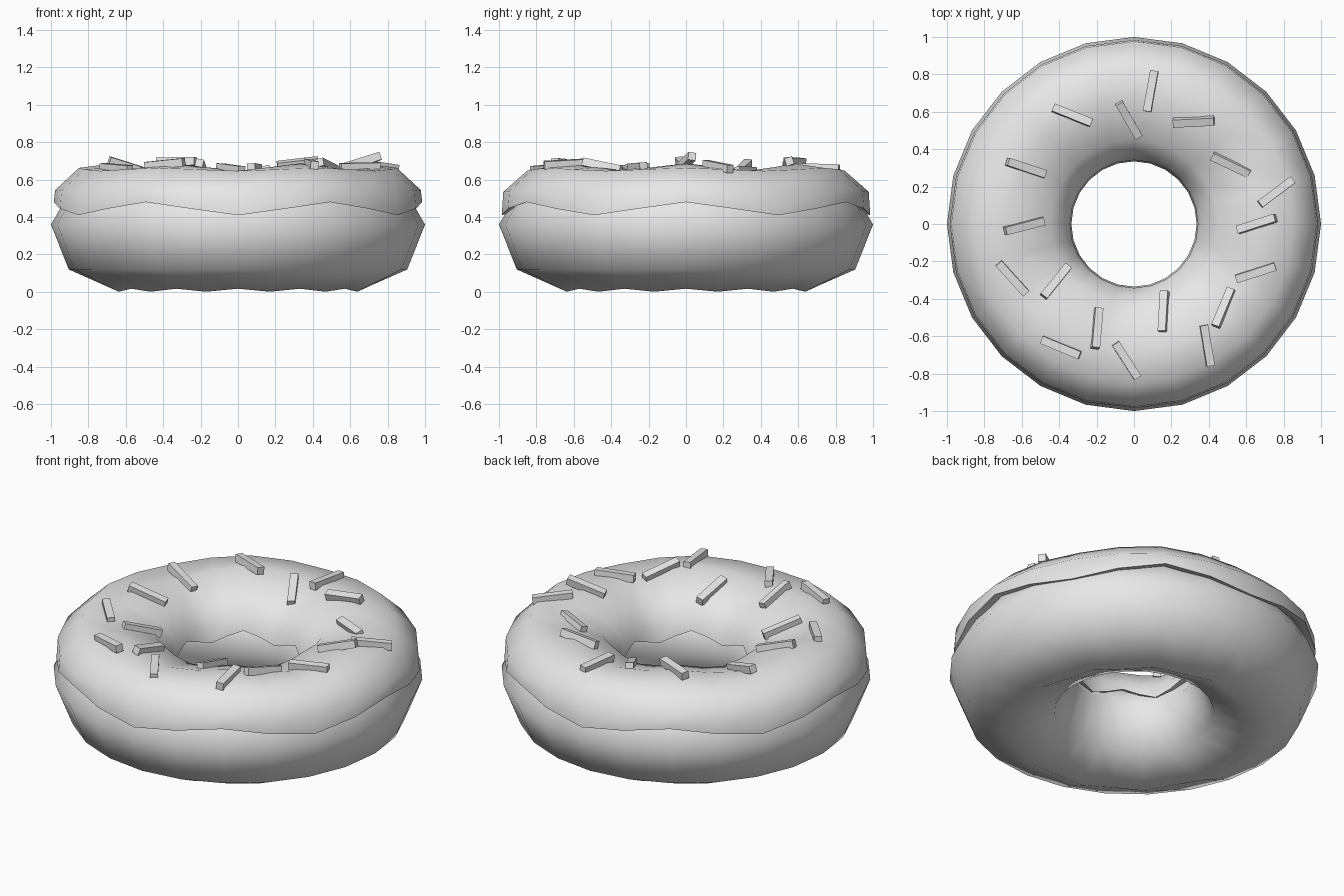
import bpy
import bmesh
from math import sin, cos, pi, radians
from mathutils import Vector, Matrix
from mathutils.bvhtree import BVHTree

old = bpy.data.objects.get("Cube")
if old:
    bpy.data.objects.remove(old, do_unlink=True)

SEGMENTS = 24

grey = bpy.data.materials.new("plain grey")
grey.use_nodes = True
grey.diffuse_color = (0.8, 0.8, 0.8, 1)
grey.node_tree.nodes["Principled BSDF"].inputs["Base Color"].default_value = (0.8, 0.8, 0.8, 1)


def add_object(name, bm, smooth):
    """Turn a bmesh into a linked, shaded object."""
    bmesh.ops.recalc_face_normals(bm, faces=bm.faces)
    mesh = bpy.data.meshes.new(name)
    bm.to_mesh(mesh)
    mesh.materials.append(grey)
    for face in mesh.polygons:
        face.use_smooth = smooth
    if smooth:
        mesh.set_sharp_from_angle(angle=radians(70))
    obj = bpy.data.objects.new(name, mesh)
    bpy.context.collection.objects.link(obj)
    return obj


def revolve(profile, waves):
    """Spin a closed (radius, height, ripple) profile, rippled up and down."""
    bm = bmesh.new()
    rings = []
    for i in range(SEGMENTS):
        a = 2 * pi * i / SEGMENTS
        rings.append([bm.verts.new((r * cos(a), r * sin(a), z + w * cos(waves * a)))
                      for r, z, w in profile])
    n = len(profile)
    for i in range(SEGMENTS):
        here, there = rings[i], rings[(i + 1) % SEGMENTS]
        for j in range(n):
            k = (j + 1) % n
            bm.faces.new((here[j], there[j], there[k], here[k]))
    return bm


# Dough ring, with a gently uneven underside
dough = revolve([
    (1.0, 0.36, 0), (0.905, 0.12, 0), (0.66, 0.009, 0.008),
    (0.43, 0.12, 0), (0.335, 0.36, 0),
    (0.43, 0.52, 0), (0.66, 0.6, 0), (0.89, 0.55, 0)], 12)
add_object("dough_ring", dough, True)
dough.free()

# Icing shell with a wavy lower rim
icing = revolve([
    (0.985, 0.445, 0.035), (0.977, 0.54, 0.005), (0.85, 0.655, 0.008),
    (0.667, 0.667, 0.02), (0.45, 0.6, 0.015), (0.36, 0.49, 0.02),
    (0.342, 0.42, 0.03),
    (0.4, 0.44, 0.03), (0.48, 0.54, 0), (0.66, 0.62, 0.015),
    (0.83, 0.59, 0), (0.93, 0.46, 0.035)], 6)
add_object("icing", icing, True)
surface = BVHTree.FromBMesh(icing)
icing.free()

# Sprinkles: x, y and heading, laid on the icing
SPRINKLES = [
    (-.33, .58, -22), (-.03, .56, -60), (.09, .71, 80), (.32, .55, 5),
    (.52, .32, -25), (.76, .17, 37), (.66, 0, 15), (.65, -.26, 18),
    (.48, -.45, 70), (.39, -.65, -80), (.16, -.47, 90), (-.04, -.73, -57),
    (-.2, -.56, 82), (-.39, -.66, -22), (-.42, -.31, 52), (-.65, -.29, -48),
    (-.59, -.01, 12), (-.58, .3, -17)]

for number, (x, y, heading) in enumerate(SPRINKLES, 1):
    point, normal, _, _ = surface.ray_cast(Vector((x, y, 2)), Vector((0, 0, -1)))
    if normal.z < 0:
        normal = -normal
    a = radians(heading)
    along = Vector((cos(a), sin(a), 0))
    along = (along - normal * along.dot(normal)).normalized()
    across = normal.cross(along)
    turn = Matrix((along, across, normal)).transposed().to_4x4()
    bm = bmesh.new()
    bmesh.ops.create_cube(bm, size=1, matrix=Matrix.Diagonal((0.22, 0.043, 0.043, 1)))
    bm.transform(turn)
    sprinkle = add_object(f"sprinkle_{number}", bm, False)
    sprinkle.location = point + normal * 0.01
    bm.free()
